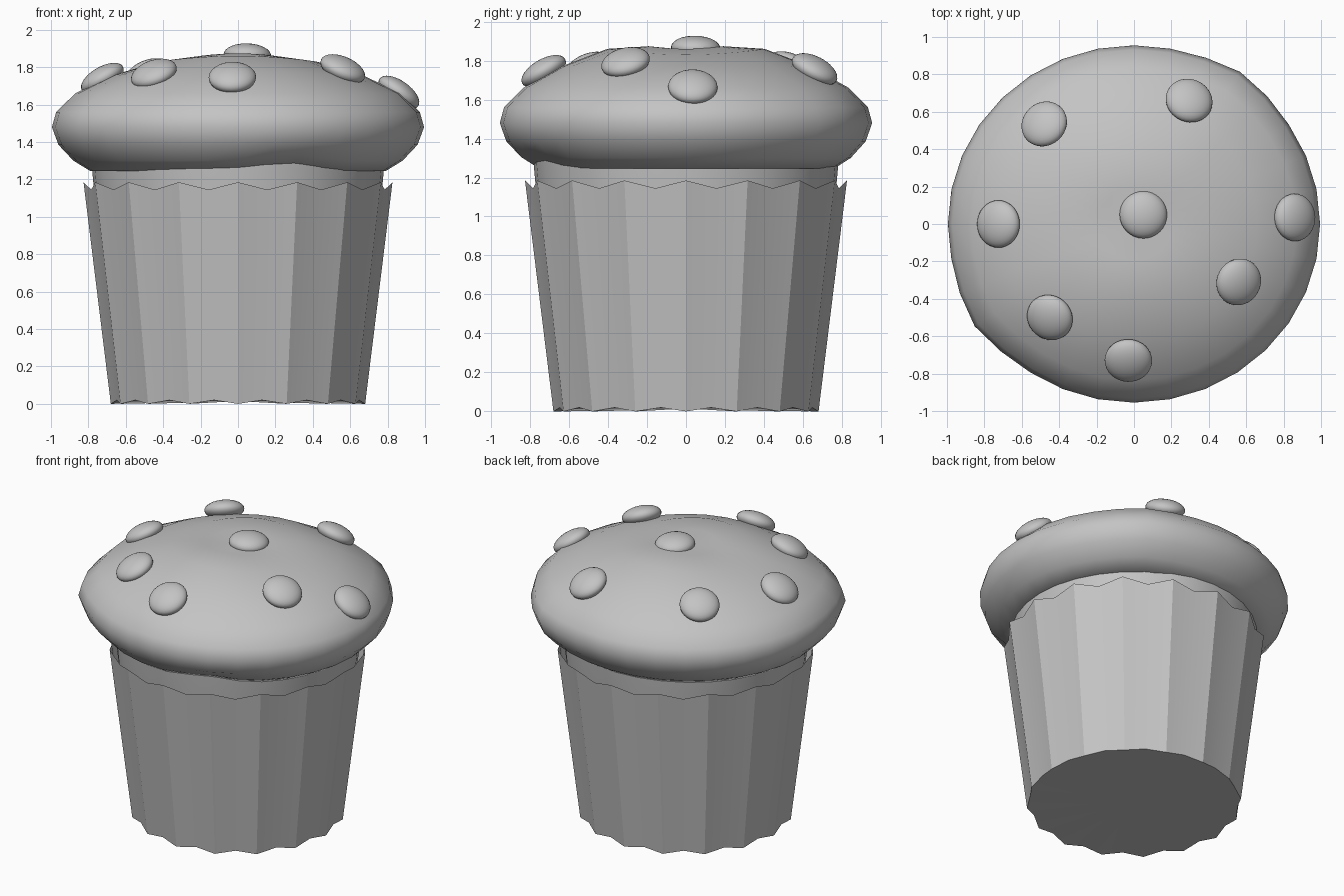
import bpy
import bmesh
from math import sin, cos, pi, radians, exp, hypot, atan2
from mathutils import Matrix, Vector

cube = bpy.data.objects.get("Cube")
if cube:
    bpy.data.objects.remove(cube, do_unlink=True)

grey = bpy.data.materials.new("plain grey")
grey.use_nodes = True
GREY = (0.55, 0.55, 0.55, 1)
grey.diffuse_color = GREY
grey.node_tree.nodes["Principled BSDF"].inputs["Base Color"].default_value = GREY


def finish(name, bm, angle):
    """Turn a bmesh into a named, smooth-shaded object."""
    mesh = bpy.data.meshes.new(name)
    bm.to_mesh(mesh)
    bm.free()
    mesh.materials.append(grey)
    obj = bpy.data.objects.new(name, mesh)
    bpy.context.collection.objects.link(obj)
    bpy.ops.object.select_all(action='DESELECT')
    obj.select_set(True)
    bpy.context.view_layer.objects.active = obj
    bpy.ops.object.shade_smooth_by_angle(angle=radians(angle))
    return obj


def loft(rings, cap_start=None, cap_end=None):
    """Bridge rings of points, with optional centre points closing the ends."""
    bm = bmesh.new()
    loops = [[bm.verts.new(p) for p in ring] for ring in rings]
    n = len(loops[0])
    for low, high in zip(loops, loops[1:]):
        for i in range(n):
            j = (i + 1) % n
            bm.faces.new((low[i], low[j], high[j], high[i]))
    if cap_start:
        c = bm.verts.new(cap_start)
        for i in range(n):
            bm.faces.new((c, loops[0][(i + 1) % n], loops[0][i]))
    if cap_end:
        c = bm.verts.new(cap_end)
        for i in range(n):
            bm.faces.new((c, loops[-1][i], loops[-1][(i + 1) % n]))
    return bm


SEGMENTS = 32
ANGLES = [2 * pi * i / SEGMENTS for i in range(SEGMENTS)]


# Pleated paper cup: outer and inner folds alternate, giving zigzag rims
def pleat_ring(outer, inner, z_outer, z_inner):
    ring = []
    for i, a in enumerate(ANGLES):
        r, z = (inner, z_inner) if i % 2 else (outer, z_outer)
        ring.append((r * cos(a), r * sin(a), z))
    return ring


cup = loft([pleat_ring(0.68, 0.66, 0, 0.02),
            pleat_ring(0.826, 0.80, 1.185, 1.145)], cap_start=(0, 0, 0.015))
finish("paper_cup", cup, 20)

# Cake body inside the cup
core = loft([[(r * cos(a), r * sin(a), z) for a in ANGLES]
             for r, z in ((0.63, 0.04), (0.768, 1.12), (0.785, 1.31))],
            cap_start=(0, 0, 0.04), cap_end=(0, 0, 1.31))
finish("cake_body", core, 30)


# Domed muffin top: slightly oval and uneven
def bump(a, centre, width):
    d = (a - radians(centre) + pi) % (2 * pi) - pi
    return exp(-(d / width) ** 2)


def dome_ring(r, z):
    ring = []
    for a in ANGLES:
        k = r * (1 + 0.025 * bump(a, 55, 0.2) + 0.03 * bump(a, 213, 0.2))
        lift = 0.03 * sin(a) ** 2 * max(0, 1 - abs(r - 0.42) / 0.4) if z > 1.5 else 0
        if z < 1.35:
            lift = 0.03 * bump(a, 290, 0.25)
        ring.append((k * cos(a), 0.96 * k * sin(a), z + lift))
    return ring


PROFILE = ((0.70, 1.27), (0.79, 1.245), (0.88, 1.30), (0.96, 1.385), (0.995, 1.48),
           (0.972, 1.56), (0.87, 1.66), (0.66, 1.76), (0.42, 1.83), (0.2, 1.86))
dome = loft([dome_ring(r, z) for r, z in PROFILE],
            cap_start=(0, 0, 1.27), cap_end=(0, 0, 1.855))
finish("muffin_top", dome, 60)

# Flattened berries lying on the dome, tilted outward
BERRIES = ((0.05, 0.05, 1.865), (-0.03, -0.73, 1.745), (-0.45, -0.5, 1.765),
           (0.56, -0.31, 1.79), (0.86, 0.035, 1.665), (0.295, 0.66, 1.755),
           (-0.48, 0.535, 1.765), (-0.725, 0, 1.74))
for n, (x, y, z) in enumerate(BERRIES, 1):
    tilt = 0.72 * hypot(x, y)
    turn = atan2(y, x)
    place = (Matrix.Translation(Vector((x, y, z))) @ Matrix.Rotation(turn, 4, 'Z')
             @ Matrix.Rotation(tilt, 4, 'Y') @ Matrix.Diagonal((0.127, 0.127, 0.062, 1)))
    berry = bmesh.new()
    bmesh.ops.create_uvsphere(berry, u_segments=32, v_segments=16, radius=1, matrix=place)
    finish(f"berry_{n}", berry, 60)
